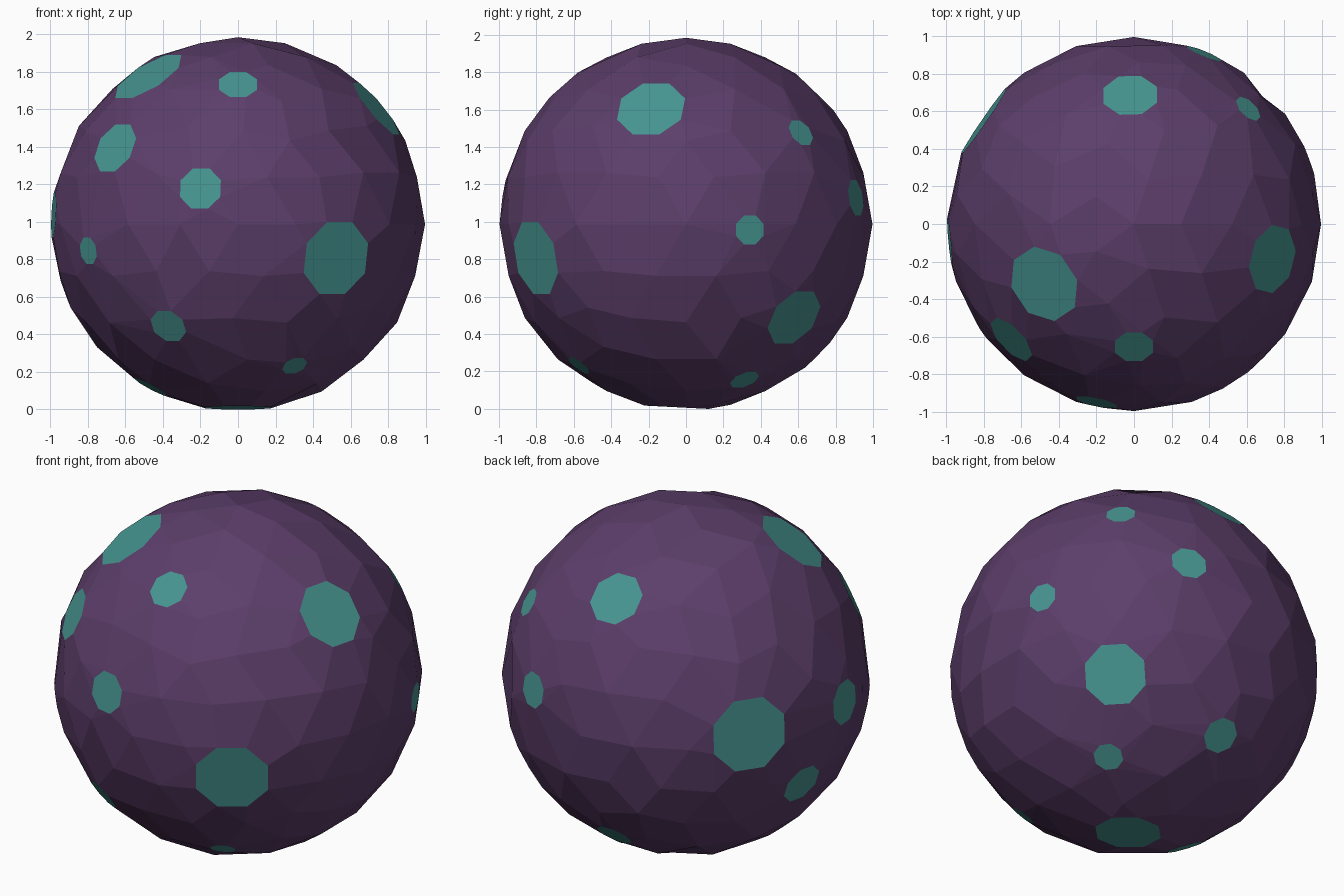
import bpy, bmesh, math
from mathutils import Vector

if "Cube" in bpy.data.objects:
    bpy.data.objects.remove(bpy.data.objects["Cube"])

R = 0.997

# spots: direction from the ball centre (x, y, z) and radius
SPOTS = [
    (-.48, -.32, .79, .205), (0, -.65, .74, .107), (-.66, -.62, .41, .145),
    (-.20, -.95, .19, .115), (-.975, -.09, .05, .125), (-.79, -.57, -.14, .075),
    (-.37, -.74, -.54, .10), (.30, -.57, -.75, .068), (.52, -.80, -.18, .205),
    (.73, -.185, .61, .185), (-.46, -.12, -.86, .10), (0, -.05, -.97, .18),
    (.61, .615, .49, .08), (.37, .90, .14, .10), (.93, .34, -.03, .082),
    (.62, .58, -.50, .17), (.44, .31, -.825, .08), (-.02, .68, .70, .15),
    (-.807, .553, .054, .215), (-.896, .20, -.342, .12), (-.02, .695, -.69, .10),
]


def material(name, colour):
    m = bpy.data.materials.new(name)
    m.diffuse_color = (*colour, 1)
    m.use_nodes = True
    m.node_tree.nodes["Principled BSDF"].inputs["Base Color"].default_value = m.diffuse_color
    return m


# base points of the ball, leaving room for the spots
src = bmesh.new()
bmesh.ops.create_icosphere(src, subdivisions=3, radius=1)
base = [v.co.normalized() for v in src.verts]
src.free()

bm = bmesh.new()
spot_of = {}
centres = [(Vector(s[:3]).normalized(), math.asin(s[3] / R)) for s in SPOTS]
for p in base:
    if all(p.angle(c) > a + 0.09 for c, a in centres):
        bm.verts.new(p * R)

# eight-sided ring for each spot
for i, (c, a) in enumerate(centres):
    up = Vector((0, 0, 1)) if abs(c.z) < 0.95 else Vector((0, 1, 0))
    u = up.cross(c).normalized()
    w = c.cross(u)
    for k in range(8):
        t = math.tau * (k + 0.5) / 8
        d = c * math.cos(a) + (u * math.cos(t) + w * math.sin(t)) * math.sin(a) * 1.03
        spot_of[bm.verts.new(d.normalized() * R)] = i

# faceted skin over all points, spots coloured where a face lies in one ring
bmesh.ops.convex_hull(bm, input=list(bm.verts))
groups = {}
for f in bm.faces:
    ids = {spot_of.get(v, -1) for v in f.verts}
    if len(ids) == 1 and -1 not in ids:
        f.material_index = 1
        groups.setdefault(ids.pop(), []).append(f)
for faces in groups.values():
    if len(faces) > 1:
        bmesh.ops.dissolve_faces(bm, faces=faces)
skin = [f for f in bm.faces if f.material_index == 0]
bmesh.ops.join_triangles(bm, faces=skin, cmp_materials=True,
                         angle_face_threshold=0.5, angle_shape_threshold=0.8)
bmesh.ops.recalc_face_normals(bm, faces=list(bm.faces))
bmesh.ops.translate(bm, verts=list(bm.verts), vec=(0, 0, 0.99))

# rest the ball on the ground
low = min(v.co.z for v in bm.verts)
bmesh.ops.translate(bm, verts=list(bm.verts), vec=(0, 0, -low))

me = bpy.data.meshes.new("spotted_ball")
bm.to_mesh(me)
bm.free()
me.materials.append(material("dark purple", (.107, .048, .144)))
me.materials.append(material("teal", (.061, .296, .279)))
ob = bpy.data.objects.new("spotted_ball", me)
bpy.context.collection.objects.link(ob)
